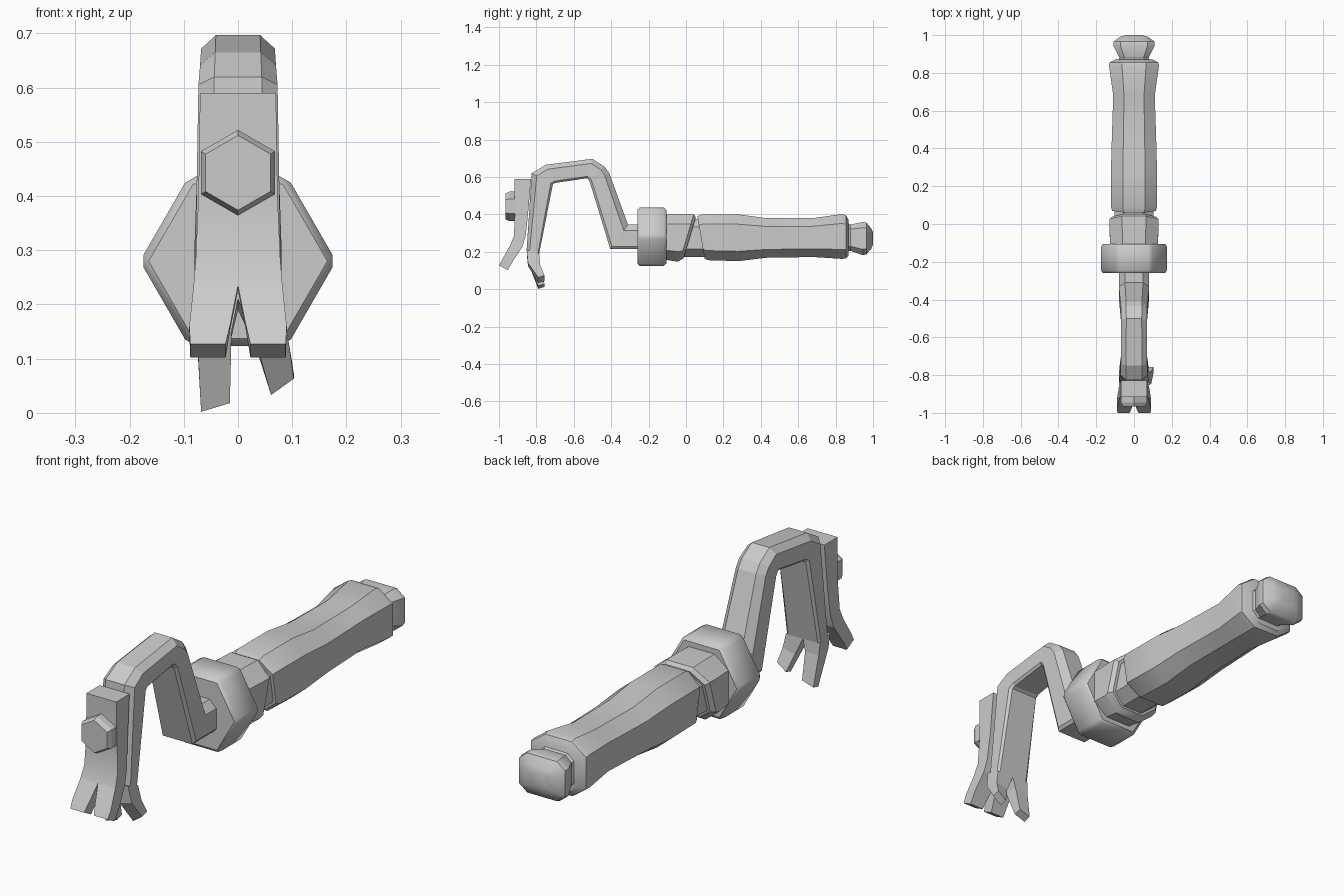
import bpy, bmesh, math

if "Cube" in bpy.data.objects:
    bpy.data.objects.remove(bpy.data.objects["Cube"])


def loft(bm, rings):
    """Skin equal-sized rings of points and cap both ends."""
    vs = [[bm.verts.new(p) for p in r] for r in rings]
    n = len(vs[0])
    for a, b in zip(vs, vs[1:]):
        for i in range(n):
            j = (i + 1) % n
            bm.faces.new((a[i], a[j], b[j], b[i]))
    bm.faces.new(vs[0][::-1])
    bm.faces.new(vs[-1])


def finish(name, bm, smooth=0):
    bmesh.ops.recalc_face_normals(bm, faces=bm.faces)
    me = bpy.data.meshes.new(name)
    bm.to_mesh(me)
    bm.free()
    ob = bpy.data.objects.new(name, me)
    bpy.context.collection.objects.link(ob)
    if smooth:
        bpy.ops.object.select_all(action='DESELECT')
        ob.select_set(True)
        bpy.context.view_layer.objects.active = ob
        bpy.ops.object.shade_smooth_by_angle(angle=math.radians(smooth))
    return ob


def section(y, w, top, bot, slope=0.0, cx=0.52, cz=0.42):
    """Chamfered rectangle across y; slope leans it along y."""
    m, h = (top + bot) / 2, (top - bot) / 2
    kx, kz = 1 - cx, 1 - cz
    pts = [(kx, 1), (1, kz), (1, -kz), (kx, -1), (-kx, -1), (-1, -kz), (-1, kz), (-kx, 1)]
    return [(w * x, y + slope * h * z, m + h * z) for x, z in pts]


def turned(name, rows, smooth=0, **chamfer):
    bm = bmesh.new()
    loft(bm, [section(*r, **chamfer) for r in rows])
    return finish(name, bm, smooth)


def hexagon(y, r, z, turn):
    return [(r * math.cos(math.radians(60 * i + turn)), y,
             z + r * math.sin(math.radians(60 * i + turn))) for i in range(6)]


def hex_part(name, z, turn, rows, bevel=0, smooth=0):
    bm = bmesh.new()
    loft(bm, [hexagon(y, r, z, turn) for y, r in rows])
    if bevel:
        bmesh.ops.recalc_face_normals(bm, faces=bm.faces)
        bmesh.ops.bevel(bm, geom=bm.edges[:], offset=bevel, segments=1, affect='EDGES')
    return finish(name, bm, smooth)


def slab(x0, x1, front, back, dz0=0, dz1=0):
    """Four-corner ring; front and back are (y, z), dz tilts each side."""
    return [(x0, front[0], front[1] + dz0), (x1, front[0], front[1] + dz1),
            (x1, back[0], back[1] + dz1), (x0, back[0], back[1] + dz0)]


# grip, with slanted front end and slight waist
turned("grip", [(0.08, 0.115, 0.39, 0.165, -0.17), (0.10, 0.122, 0.40, 0.155, -0.12),
                (0.28, 0.122, 0.40, 0.15), (0.43, 0.118, 0.38, 0.168),
                (0.68, 0.11, 0.38, 0.172), (0.835, 0.132, 0.402, 0.162),
                (0.855, 0.13, 0.395, 0.165), (0.87, 0.10, 0.37, 0.18)], 30)

# core showing in the gap between grip and ferrule
turned("grip_core", [(-0.08, 0.102, 0.375, 0.172), (0.2, 0.102, 0.375, 0.172)])

# ferrule with slanted rear end
turned("ferrule", [(-0.13, 0.125, 0.40, 0.16), (-0.03, 0.13, 0.402, 0.147, 0.1),
                   (0.005, 0.13, 0.40, 0.155, 0.3), (0.02, 0.115, 0.385, 0.165, 0.3)], 30)

# pommel
turned("pommel", [(0.85, 0.09, 0.36, 0.20), (0.88, 0.078, 0.345, 0.205),
                  (0.945, 0.11, 0.36, 0.182), (0.965, 0.108, 0.355, 0.187),
                  (0.99, 0.075, 0.325, 0.215), (1.0, 0.04, 0.305, 0.24)], 35,
       cx=0.35, cz=0.35)

# hexagonal guard and bolt head
hex_part("guard", 0.28, 0, [(-0.26, 0.181), (-0.105, 0.181)], bevel=0.014, smooth=35)
hex_part("bolt_head", 0.443, 30, [(-0.90, 0.079), (-0.945, 0.079), (-0.965, 0.069)])

# bent arm: (outer y, z), (inner y, z), half width
arm = [((-0.22, 0.345), (-0.22, 0.215), 0.08), ((-0.31, 0.345), (-0.405, 0.215), 0.08),
       ((-0.41, 0.62), (-0.515, 0.575), 0.07), ((-0.435, 0.655), (-0.52, 0.585), 0.07),
       ((-0.50, 0.697), (-0.53, 0.593), 0.068), ((-0.75, 0.665), (-0.70, 0.568), 0.07),
       ((-0.825, 0.62), (-0.712, 0.56), 0.073), ((-0.852, 0.21), (-0.785, 0.19), 0.08)]
bm = bmesh.new()
rings = []
for o, i, w in arm:
    half = [(0.6, 0), (1, 0.24), (1, 0.9), (0.87, 1)]
    outline = half + [(-x, t) for x, t in reversed(half)]
    rings.append([(w * x, o[0] + t * (i[0] - o[0]), o[1] + t * (i[1] - o[1]))
                  for x, t in outline])
loft(bm, rings)
# splayed prongs at the end of the arm
loft(bm, [slab(-0.08, 0.0, (-0.852, 0.21), (-0.785, 0.19)),
          slab(-0.076, -0.012, (-0.848, 0.15), (-0.782, 0.14)),
          slab(-0.068, -0.015, (-0.79, 0.002), (-0.757, 0.012), 0, 0.016)])
loft(bm, [slab(0.0, 0.08, (-0.852, 0.21), (-0.785, 0.19)),
          slab(0.035, 0.092, (-0.845, 0.13), (-0.78, 0.12), -0.005, 0.01),
          slab(0.061, 0.103, (-0.79, 0.033), (-0.757, 0.043), 0, 0.03)])
finish("bent_arm", bm)

# bolted front claw with a mirrored pair of prongs
bm = bmesh.new()
split = ((-0.94, 0.235), (-0.875, 0.225))
loft(bm, [slab(-0.07, 0.07, (-0.917, 0.59), (-0.828, 0.59)),
          slab(-0.073, 0.073, (-0.915, 0.40), (-0.845, 0.40)),
          slab(-0.078, 0.078, (-0.92, 0.285), (-0.857, 0.285)),
          slab(-0.082, 0.082, *split)])
for s in (-1, 1):
    loft(bm, [slab(0, s * 0.082, *split),
              slab(s * 0.015, s * 0.09, (-0.982, 0.16), (-0.925, 0.15)),
              slab(s * 0.023, s * 0.088, (-1.0, 0.127), (-0.953, 0.102))])
finish("front_claw", bm, 35)
